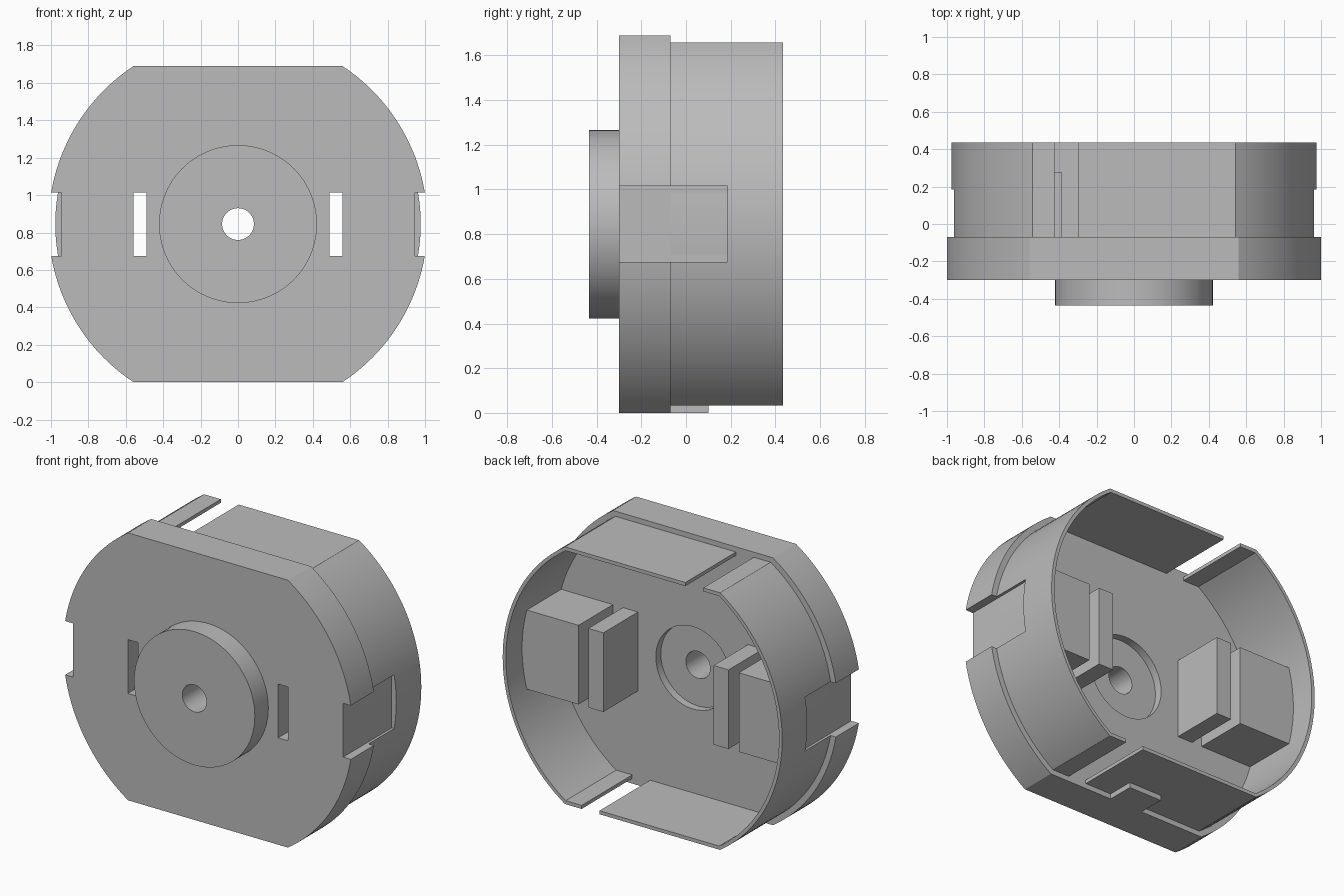
import bpy, bmesh, math

if "Cube" in bpy.data.objects:
    bpy.data.objects.remove(bpy.data.objects["Cube"], do_unlink=True)

MID = 0.845                      # height of the housing axis
FRONT, FLOOR, BACK = -0.30, -0.07, 0.435

grey = bpy.data.materials.new("light grey")
grey.use_nodes = True
grey.diffuse_color = (0.5, 0.5, 0.5, 1)
grey.node_tree.nodes["Principled BSDF"].inputs["Base Color"].default_value = (0.5, 0.5, 0.5, 1)


def prism(name, outline, y0, y1):
    """Extrude an (x, z) outline about the axis from y0 to y1."""
    bm = bmesh.new()
    face = bm.faces.new([bm.verts.new((x, y0, z + MID)) for x, z in outline])
    side = bmesh.ops.extrude_face_region(bm, geom=[face])
    moved = [v for v in side["geom"] if isinstance(v, bmesh.types.BMVert)]
    bmesh.ops.translate(bm, verts=moved, vec=(0, y1 - y0, 0))
    bmesh.ops.recalc_face_normals(bm, faces=bm.faces)
    mesh = bpy.data.meshes.new(name)
    bm.to_mesh(mesh)
    bm.free()
    mesh.materials.append(grey)
    ob = bpy.data.objects.new(name, mesh)
    bpy.context.collection.objects.link(ob)
    return ob


def box(name, x0, x1, z0, z1, y0, y1):
    return prism(name, [(x0, z0), (x1, z0), (x1, z1), (x0, z1)], y0, y1)


def circle(r, n=96):
    return [(r * math.cos(math.tau * i / n), r * math.sin(math.tau * i / n)) for i in range(n)]


def flat_circle(r, half, n=48):
    """Circle with its top and bottom cut flat."""
    a = math.asin(half / r)
    arc = [-a + 2 * a * i / n for i in range(n + 1)]
    right = [(r * math.cos(t), r * math.sin(t)) for t in arc]
    return right + [(-x, -z) for x, z in right]


def boolean(ob, cutters, operation="DIFFERENCE"):
    bpy.ops.object.select_all(action="DESELECT")
    bpy.context.view_layer.objects.active = ob
    ob.select_set(True)
    for cutter in cutters:
        cutter.hide_render = True
        mod = ob.modifiers.new("cut", "BOOLEAN")
        mod.operation, mod.object, mod.solver = operation, cutter, "EXACT"
        bpy.ops.object.modifier_apply(modifier=mod.name)


helpers = []


def cutter(ob):
    helpers.append(ob)
    return ob


# Shared cutters: side notches, clip slots, centre hole and rear recess
notches, slots = [], []
for s in (-1, 1):
    notches.append(cutter(box("notch_cutter", *sorted((s * 0.945, s * 1.2)), -0.17, 0.17, -0.5, 0.185)))
    slots.append(cutter(box("slot_cutter", *sorted((s * 0.49, s * 0.56)), -0.17, 0.17, -0.5, 0.1)))
hole = cutter(prism("hole_cutter", circle(0.085, 64), -0.6, 0.3))
recess = cutter(prism("recess_cutter", circle(0.26), -0.12, 0.2))

# Front plate and raised round boss
plate = prism("front_plate", flat_circle(1.013, 0.845), FRONT, FLOOR)
boolean(plate, notches + slots + [hole, recess])
boss = prism("front_boss", circle(0.422), -0.435, FRONT)
boolean(boss, [hole])

# Thin rear wall, split by one gap in the top flat and one in the bottom
wall = prism("rear_wall", flat_circle(0.977, 0.8125), FLOOR, BACK)
bore = cutter(prism("bore_cutter", flat_circle(0.955, 0.79), -0.3, 0.7))
gaps = [cutter(box("gap_cutter", -0.425, -0.30, 0.6, 1.0, -0.3, 0.7)),
        cutter(box("gap_cutter", 0.30, 0.425, -1.0, -0.6, -0.3, 0.7))]
boolean(wall, [bore] + gaps + notches)

# Inner blocks fitted to the wall, with a post beside each
rim = cutter(prism("rim_cutter", circle(0.96, 192), -0.4, 0.6))
parts = [plate, boss, wall]
for s, side in ((-1, "right"), (1, "left")):
    block = box(side + "_block", *sorted((s * 0.56, s * 1.1)), -0.25, 0.25, FLOOR, 0.273)
    boolean(block, [rim], "INTERSECT")
    boolean(block, notches)
    post = box(side + "_post", *sorted((s * 0.385, s * 0.49)), -0.25, 0.25, FLOOR, 0.275)
    parts += [block, post]

# Small tab under the housing
parts.append(box("bottom_tab", -0.115, 0.115, -0.845, -0.8125, FLOOR, 0.10))

for ob in helpers:
    bpy.data.objects.remove(ob, do_unlink=True)

bpy.ops.object.select_all(action="DESELECT")
for ob in parts:
    ob.select_set(True)
bpy.context.view_layer.objects.active = plate
bpy.ops.object.shade_smooth_by_angle(angle=math.radians(25))
